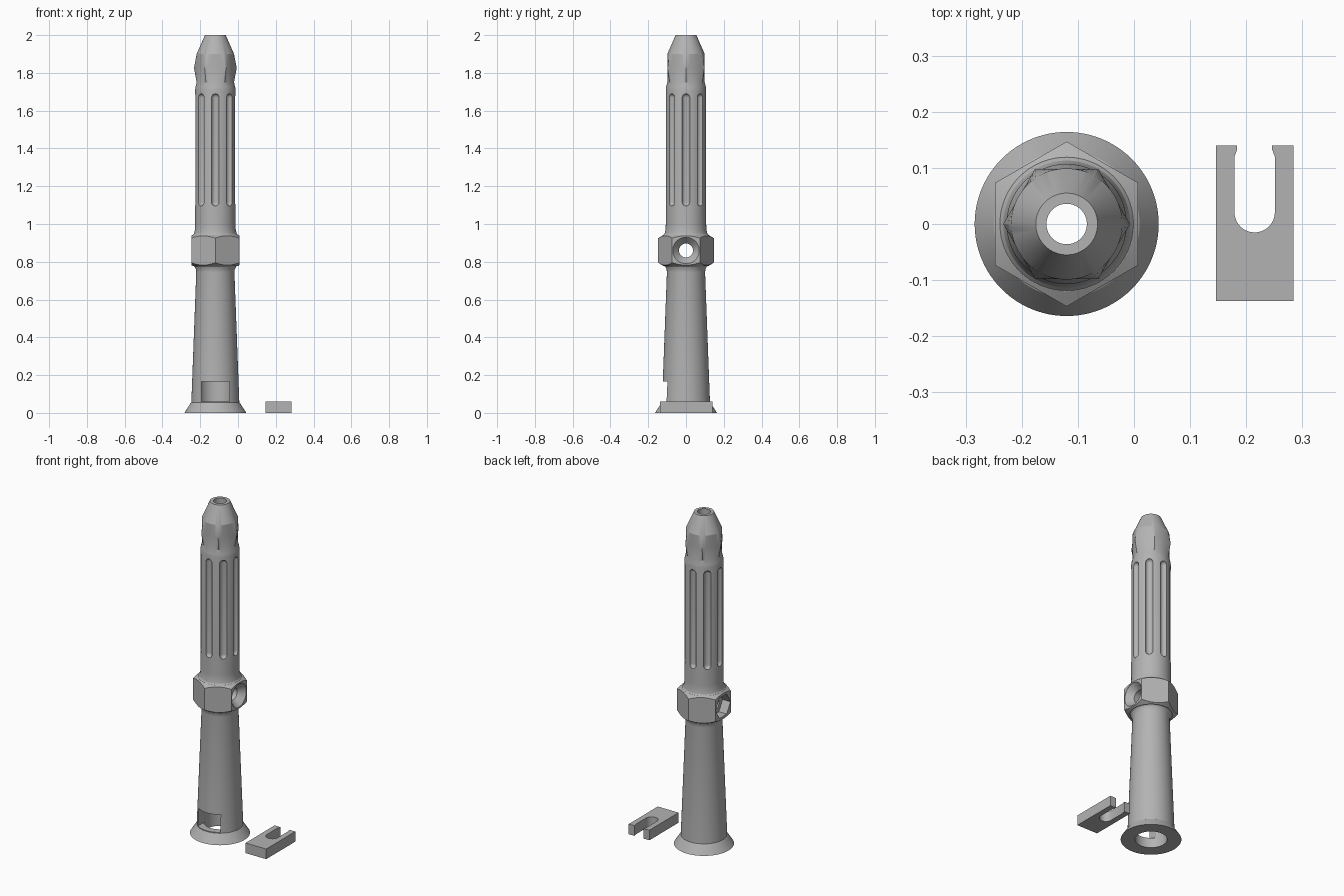
import bpy, bmesh, math
from mathutils import Matrix, Vector

cube = bpy.data.objects.get("Cube")
if cube:
    bpy.data.objects.remove(cube)

grey = bpy.data.materials.new("plain grey")
grey.use_nodes = True
tone = (0.45, 0.45, 0.45, 1)
grey.diffuse_color = tone
grey.node_tree.nodes["Principled BSDF"].inputs["Base Color"].default_value = tone

AXIS = -0.12          # x of the tube's centre line
SEG = 96


def finish(name, bm, matrix=Matrix()):
    bmesh.ops.recalc_face_normals(bm, faces=bm.faces)
    mesh = bpy.data.meshes.new(name)
    bm.to_mesh(mesh)
    bm.free()
    mesh.transform(matrix)
    mesh.materials.append(grey)
    obj = bpy.data.objects.new(name, mesh)
    bpy.context.collection.objects.link(obj)
    return obj


def lathe(name, profile, seg=SEG, shape=None, matrix=Matrix.Translation((AXIS, 0, 0))):
    """Closed solid from (radius, height) rings; shape may alter a ring's radius."""
    bm = bmesh.new()
    rings = []
    for i, (r, z) in enumerate(profile):
        ring = []
        for k in range(seg):
            a = math.tau * k / seg
            q = shape(i, r, a) if shape else r
            ring.append(bm.verts.new((q * math.cos(a), q * math.sin(a), z)))
        rings.append(ring)
    for low, high in zip(rings, rings[1:]):
        for k in range(seg):
            n = (k + 1) % seg
            bm.faces.new((low[k], low[n], high[n], high[k]))
    bm.faces.new(rings[0][::-1])
    bm.faces.new(rings[-1])
    return finish(name, bm, matrix)


def prism(name, points, z0, z1):
    bm = bmesh.new()
    face = bm.faces.new([bm.verts.new((x, y, z0)) for x, y in points])
    out = bmesh.ops.extrude_face_region(bm, geom=[face])
    top = [v for v in out["geom"] if isinstance(v, bmesh.types.BMVert)]
    bmesh.ops.translate(bm, verts=top, vec=(0, 0, z1 - z0))
    return finish(name, bm)


def boolean(target, tool, operation="DIFFERENCE"):
    mod = target.modifiers.new(operation.title(), "BOOLEAN")
    mod.operation, mod.solver, mod.object = operation, "EXACT", tool
    bpy.context.view_layer.objects.active = target
    bpy.ops.object.modifier_apply(modifier=mod.name)
    bpy.data.objects.remove(tool)


def smooth(obj, angle):
    bpy.ops.object.select_all(action="DESELECT")
    obj.select_set(True)
    bpy.context.view_layer.objects.active = obj
    bpy.ops.object.shade_smooth_by_angle(angle=math.radians(angle))


# Tube: flared foot, tapered barrel, grip and six-pointed head below the tip
profile = [(0.164, 0), (0.130, 0.053), (0.127, 0.055), (0.101, 0.745),
           (0.103, 0.76), (0.109, 0.773), (0.122, 0.785), (0.122, 0.938),
           (0.113, 0.95), (0.108, 0.97), (0.107, 1.0), (0.107, 1.71),
           (0.105, 1.725), (0.099, 1.75), (0.113, 1.826), (0.099, 1.9), (0.055, 2.0)]
POINTED = 14


def six_points(i, r, a):
    if i != POINTED:
        return r
    sector = math.pi / 3
    return r * math.cos(sector / 2) / math.cos(a % sector - sector / 2)


tube = lathe("tube", profile, shape=six_points)

# Hexagonal collar with turned chamfers
collar = lathe("collar", [(0.147, 0.775), (0.147, 0.945)], seg=6,
               matrix=Matrix.Translation((AXIS, 0, 0)) @ Matrix.Rotation(math.pi / 2, 4, "Z"))
boolean(collar, lathe("collar_chamfer", [(0.12, 0.778), (0.15, 0.797),
                                         (0.15, 0.923), (0.12, 0.942)]), "INTERSECT")
boolean(tube, collar, "UNION")

# Central bore, wide at the foot
boolean(tube, lathe("bore", [(0.087, -0.1), (0.087, 0.2), (0.036, 0.26), (0.036, 2.1)]))

# Clip window at the front of the foot
w = 0.074
boolean(tube, prism("window", [(AXIS - w, -0.2), (AXIS + w, -0.2),
                               (AXIS + w, 0.02), (AXIS - w, 0.02)], 0.06, 0.165))

# Eight round-ended flutes around the grip
R, LOW, HIGH = 0.021, 1.095, 1.69
ends = [math.pi / 2 * t / 6 for t in range(7)]
flute = [(max(R * math.sin(t), 0.001), LOW + R - R * math.cos(t)) for t in ends]
flute += [(r, LOW + HIGH - z) for r, z in reversed(flute)]
for k in range(8):
    a = math.tau * k / 8
    spot = Vector((AXIS + 0.11 * math.cos(a), 0.11 * math.sin(a), 0))
    boolean(tube, lathe("flute", flute, seg=20, matrix=Matrix.Translation(spot)))

# Cross hole: countersunk on the left, six-sided nut pocket on the right
across = Matrix.Translation((AXIS, 0, 0.86)) @ Matrix.Rotation(math.pi / 2, 4, "Y")
boolean(tube, lathe("cross_hole", [(0.037, -0.2), (0.037, 0.088), (0.07, 0.126),
                                   (0.07, 0.2)], seg=48, matrix=across))
pocket_turn = across @ Matrix.Rotation(math.pi / 2, 4, "Z")
boolean(tube, lathe("nut_pocket", [(0.07, -0.2), (0.07, -0.075)], seg=6, matrix=pocket_turn))
smooth(tube, 22)

# Forked clip lying beside the tube
CX, HALF, SLOT = 0.215, 0.069, 0.036
arc = [(CX + SLOT * math.cos(math.pi * t / 20), 0.021 - SLOT * math.sin(math.pi * t / 20))
       for t in range(21)]
outline = [(CX - HALF, 0.14), (CX - HALF, -0.137), (CX + HALF, -0.137), (CX + HALF, 0.14),
           (CX + 0.031, 0.14), (CX + 0.031, 0.133), (CX + SLOT, 0.12)]
outline += arc + [(CX - SLOT, 0.12), (CX - 0.031, 0.133), (CX - 0.031, 0.14)]
clip = prism("forked_clip", outline, 0, 0.061)
smooth(clip, 25)
